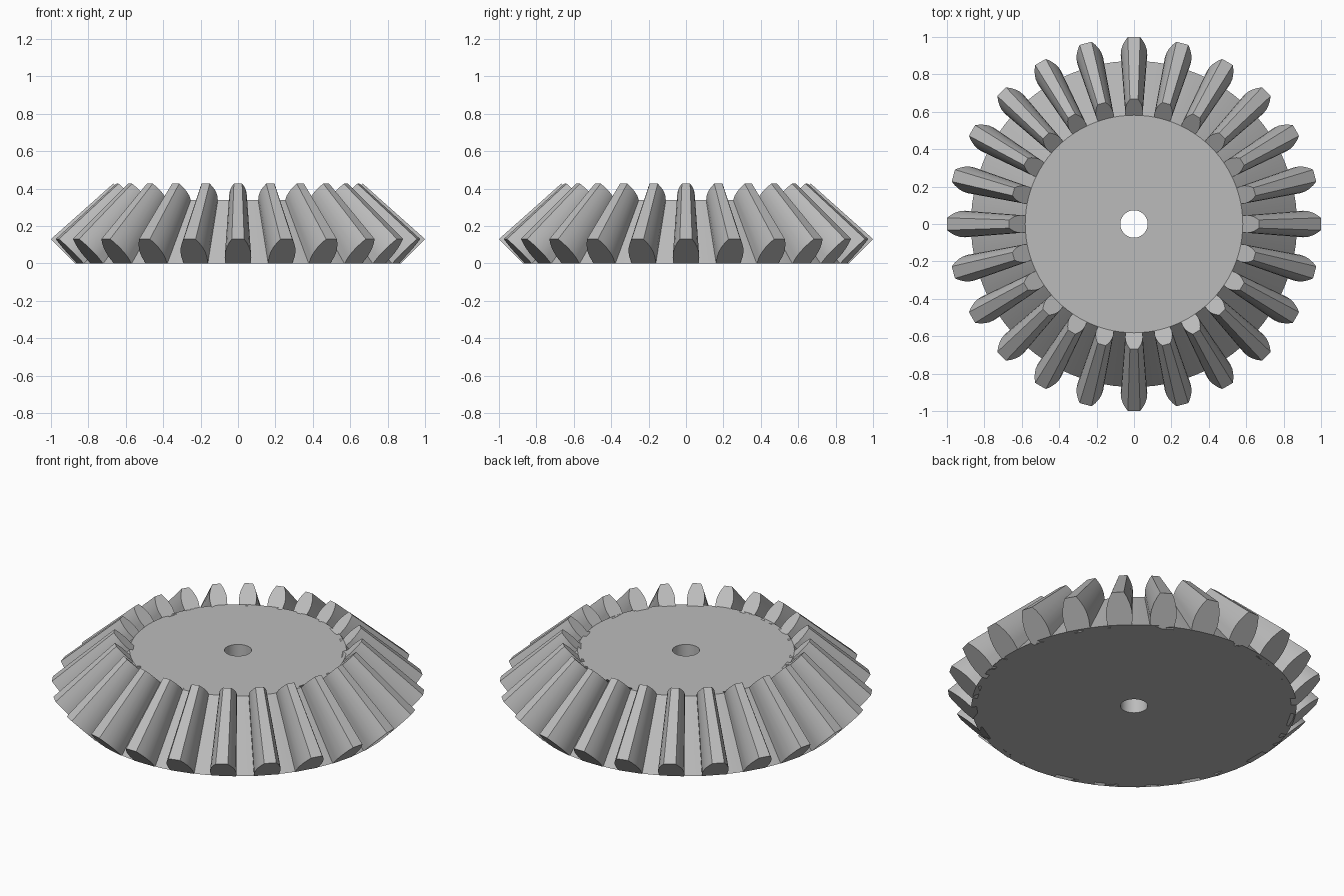
import bpy
import bmesh
from math import radians
from mathutils import Matrix, Vector

TEETH = 24
APEX = Vector((0, 0, 1.02))   # every cone and tooth line converges here
TAPER = 0.667                 # small end relative to large end
ROOT = Vector((0.872, 0, 0))
TIP = Vector((1.0, 0, 0.13))

cube = bpy.data.objects.get("Cube")
if cube:
    bpy.data.objects.remove(cube, do_unlink=True)

steel = bpy.data.materials.new("steel_grey")
steel.use_nodes = True
grey = (0.5, 0.5, 0.5, 1)
steel.diffuse_color = grey
steel.node_tree.nodes["Principled BSDF"].inputs["Base Color"].default_value = grey


def finish(name, bm):
    bmesh.ops.recalc_face_normals(bm, faces=bm.faces)
    mesh = bpy.data.meshes.new(name)
    bm.to_mesh(mesh)
    bm.free()
    mesh.materials.append(steel)
    obj = bpy.data.objects.new(name, mesh)
    bpy.context.collection.objects.link(obj)
    bpy.ops.object.select_all(action="DESELECT")
    obj.select_set(True)
    bpy.context.view_layer.objects.active = obj
    bpy.ops.object.shade_smooth_by_angle(angle=radians(25))


def toward_apex(p):
    return APEX + (p - APEX) * TAPER


# Conical body with a bored centre
bm = bmesh.new()
bore = 0.073
top = toward_apex(ROOT)
profile = [Vector((bore, 0, 0)), ROOT, top, Vector((bore, 0, top.z))]
verts = [bm.verts.new(p) for p in profile]
edges = [bm.edges.new((verts[i], verts[(i + 1) % 4])) for i in range(4)]
bmesh.ops.spin(bm, geom=verts + edges, cent=(0, 0, 0), axis=(0, 0, 1),
               angle=radians(360), steps=96, use_merge=True)
bmesh.ops.remove_doubles(bm, verts=bm.verts, dist=0.0001)
finish("gear_body", bm)

# Tapered teeth: (height from root to tip, half width), foot sunk in the body
flank = [(0, 0.066), (0.25, 0.071), (0.45, 0.069), (0.65, 0.061),
         (0.84, 0.048), (1, 0.033)]
half = [ROOT.lerp(TIP, t) + Vector((0, w, 0)) for t, w in flank]
half.insert(0, Vector((ROOT.x - 0.03, flank[0][1], 0)))
outline = half + [Vector((p.x, -p.y, p.z)) for p in reversed(half)]

bm = bmesh.new()
for k in range(TEETH):
    turn = Matrix.Rotation(radians(360 * k / TEETH), 3, "Z")
    outer = [bm.verts.new(turn @ p) for p in outline]
    inner = [bm.verts.new(turn @ toward_apex(p)) for p in outline]
    bm.faces.new(outer)
    bm.faces.new(inner[::-1])
    n = len(outline)
    for i in range(n):
        j = (i + 1) % n
        bm.faces.new((outer[i], inner[i], inner[j], outer[j]))
finish("gear_teeth", bm)
